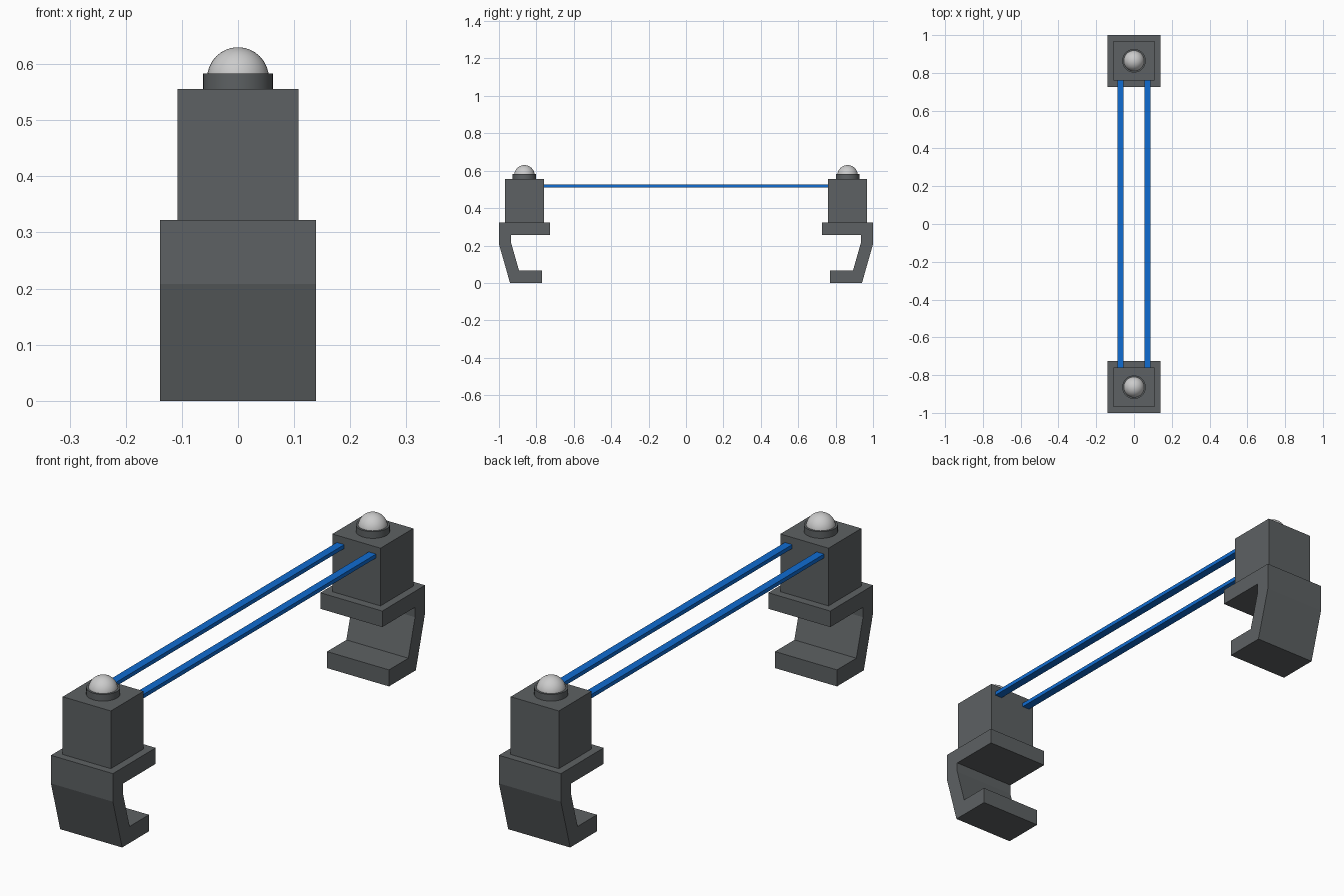
import bpy, bmesh
from mathutils import Matrix

if "Cube" in bpy.data.objects:
    bpy.data.objects.remove(bpy.data.objects["Cube"])

CY = -0.864  # centre of the front clamp tower


def material(name, rgb):
    m = bpy.data.materials.new(name)
    m.diffuse_color = (*rgb, 1)
    m.use_nodes = True
    m.node_tree.nodes["Principled BSDF"].inputs["Base Color"].default_value = m.diffuse_color
    return m


DARK = material("dark_grey", (0.11, 0.12, 0.125))
LIGHT = material("light_grey", (0.7, 0.7, 0.69))
BLUE = material("band_blue", (0.005, 0.15, 0.64))


def finish(bm, name, mat, axis, smooth=False):
    """Turn a bmesh into an object, mirrored through the origin on one axis."""
    bmesh.ops.recalc_face_normals(bm, faces=bm.faces)
    me = bpy.data.meshes.new(name)
    bm.to_mesh(me)
    bm.free()
    me.materials.append(mat)
    ob = bpy.data.objects.new(name, me)
    bpy.context.collection.objects.link(ob)
    mod = ob.modifiers.new("Mirror", "MIRROR")
    mod.use_axis = [a == axis for a in "xyz"]
    mod.use_mirror_merge = False
    if smooth:
        bpy.ops.object.select_all(action="DESELECT")
        ob.select_set(True)
        bpy.context.view_layer.objects.active = ob
        bpy.ops.object.shade_smooth_by_angle(angle=0.6)
    return ob


def box(name, mat, axis, lo, hi):
    bm = bmesh.new()
    size = [b - a for a, b in zip(lo, hi)]
    mid = [(a + b) / 2 for a, b in zip(lo, hi)]
    bmesh.ops.create_cube(bm, size=1, matrix=Matrix.Translation(mid) @ Matrix.Diagonal((*size, 1)))
    return finish(bm, name, mat, axis)


# C-shaped clamp hook: side profile extruded across x
profile = [(-1, 0.322), (-0.726, 0.322), (-0.726, 0.257), (-0.936, 0.257),
           (-0.936, 0.217), (-0.893, 0.067), (-0.769, 0.067), (-0.769, 0),
           (-0.941, 0), (-1, 0.208)]
bm = bmesh.new()
face = bm.faces.new([bm.verts.new((-0.139, y, z)) for y, z in profile])
ext = bmesh.ops.extrude_face_region(bm, geom=[face], use_keep_orig=True)
bmesh.ops.translate(bm, vec=(0.278, 0, 0),
                    verts=[g for g in ext["geom"] if isinstance(g, bmesh.types.BMVert)])
finish(bm, "clamp_hooks", DARK, "y")

# Housing block on each clamp
box("housings", DARK, "y", (-0.108, CY - 0.105, 0.322), (0.108, CY + 0.105, 0.556))

# Round collar under each light
bm = bmesh.new()
bmesh.ops.create_cone(bm, cap_ends=True, segments=32, radius1=0.0625, radius2=0.0625,
                      depth=0.027, matrix=Matrix.Translation((0, CY, 0.5695)))
finish(bm, "collars", DARK, "y", smooth=True)

# Domed light
bm = bmesh.new()
bmesh.ops.create_uvsphere(bm, u_segments=32, v_segments=16, radius=0.055,
                          matrix=Matrix.Translation((0, CY, 0.575)))
finish(bm, "dome_lights", LIGHT, "y", smooth=True)

# Flat bands linking the two housings
box("bands", BLUE, "x", (0.055, -0.77, 0.511), (0.088, 0.77, 0.527))
